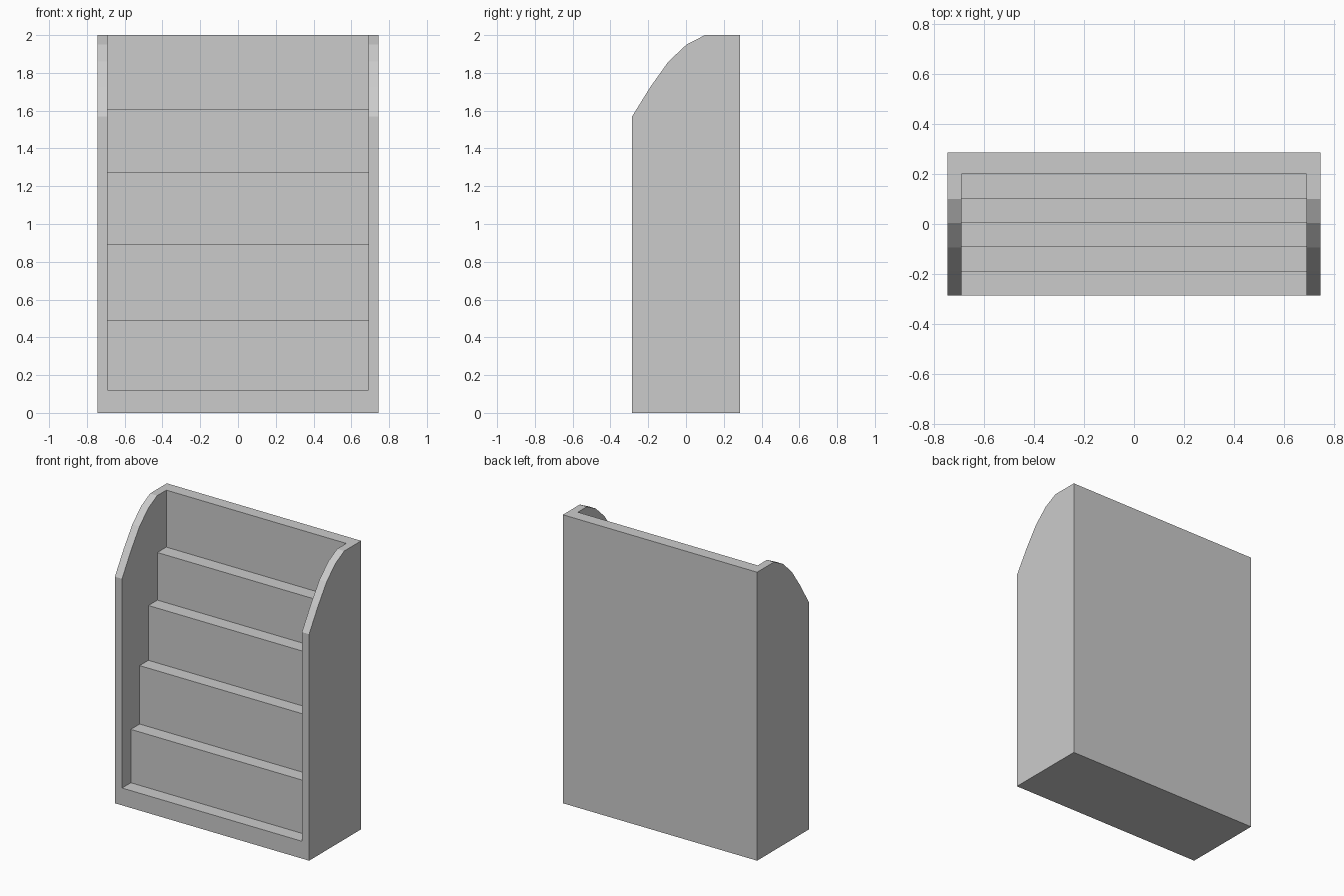
import bpy, bmesh

if "Cube" in bpy.data.objects:
    bpy.data.objects.remove(bpy.data.objects["Cube"])


def extrude_profile(name, points, half_width):
    """Closed (y, z) outline extruded symmetrically along x."""
    bm = bmesh.new()
    face = bm.faces.new([bm.verts.new((-half_width, y, z)) for y, z in points])
    moved = bmesh.ops.extrude_face_region(bm, geom=[face])["geom"]
    verts = [g for g in moved if isinstance(g, bmesh.types.BMVert)]
    bmesh.ops.translate(bm, verts=verts, vec=(2 * half_width, 0, 0))
    bmesh.ops.recalc_face_normals(bm, faces=bm.faces)
    mesh = bpy.data.meshes.new(name)
    bm.to_mesh(mesh)
    bm.free()
    obj = bpy.data.objects.new(name, mesh)
    bpy.context.collection.objects.link(obj)
    return obj


# Rack body: side outline with the faceted curve at the top front
outline = [(-0.285, 0), (0.285, 0), (0.285, 2), (0.1, 2), (0.003, 1.95),
           (-0.093, 1.86), (-0.189, 1.725), (-0.285, 1.57)]
rack = extrude_profile("display_rack", outline, 0.745)

# Stepped recess between the side panels: (front y of riser, tread height)
step_y = [-0.189, -0.092, 0.004, 0.102, 0.2]
tread_z = [0.12, 0.49, 0.895, 1.275, 1.605]
stairs = [(-0.5, tread_z[0])]
for i, y in enumerate(step_y):
    next_z = tread_z[i + 1] if i + 1 < len(tread_z) else 2.3
    stairs += [(y, tread_z[i]), (y, next_z)]
stairs.append((-0.5, 2.3))
cutter = extrude_profile("step_recess_cutter", stairs, 0.69)
cutter.hide_render = True
cutter.hide_set(True)
cutter.display_type = 'WIRE'

# Carve the steps out of the body
cut = rack.modifiers.new("step_recess", 'BOOLEAN')
cut.operation = 'DIFFERENCE'
cut.solver = 'EXACT'
cut.object = cutter
